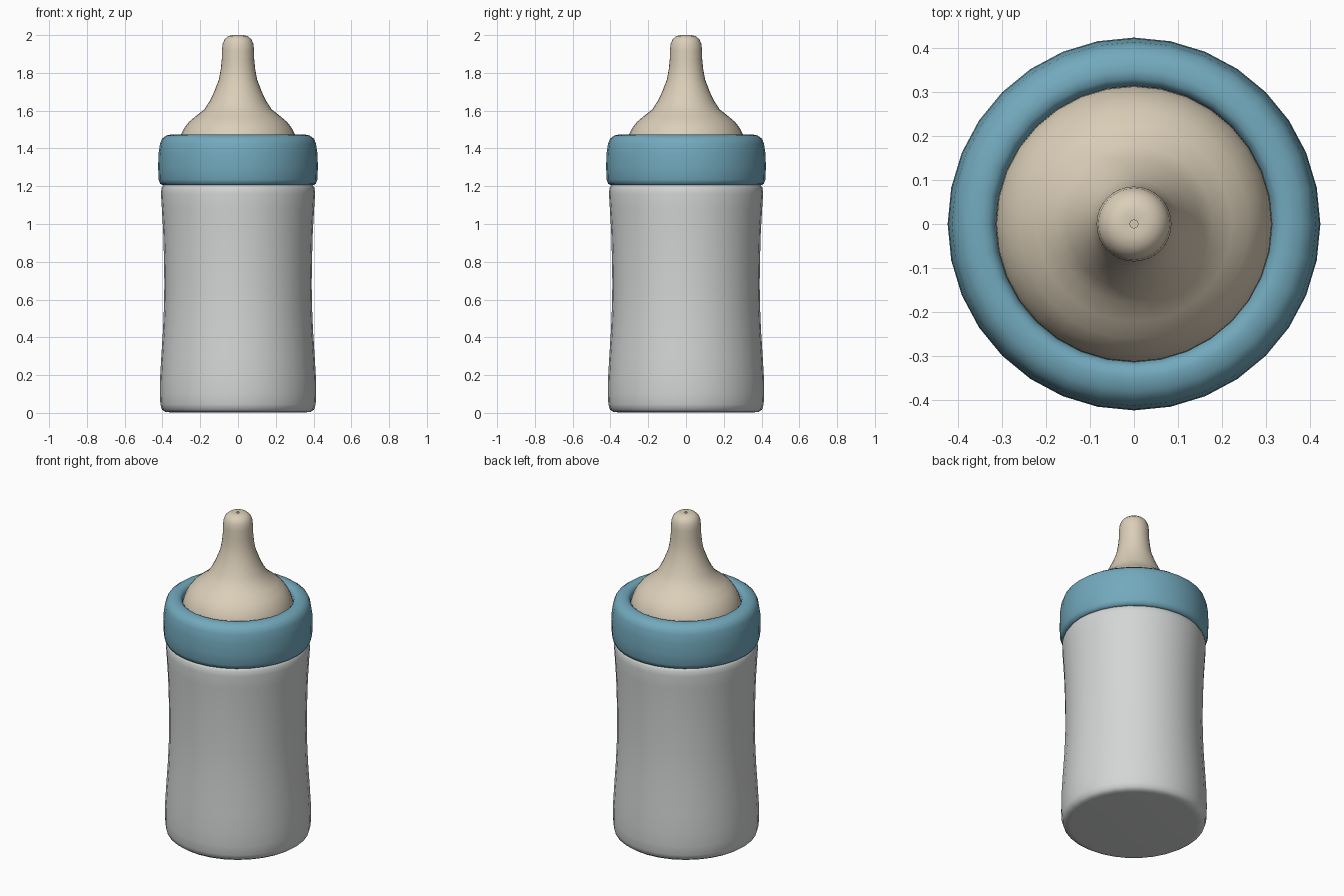
import bpy
import bmesh
import math

SIDES = 32

cube = bpy.data.objects.get("Cube")
if cube:
    bpy.data.objects.remove(cube, do_unlink=True)


def material(name, rgb):
    mat = bpy.data.materials.new(name)
    mat.use_nodes = True
    color = (*rgb, 1.0)
    mat.diffuse_color = color
    mat.node_tree.nodes["Principled BSDF"].inputs["Base Color"].default_value = color
    return mat


def lathe(name, profile, mat, closed=False):
    """Spin (radius, height) points around z; radius zero makes a pole."""
    bm = bmesh.new()
    verts = [bm.verts.new((r, 0, z)) for r, z in profile]
    pairs = list(zip(verts, verts[1:]))
    if closed:
        pairs.append((verts[-1], verts[0]))
    edges = [bm.edges.new(pair) for pair in pairs]
    bmesh.ops.spin(bm, geom=verts + edges, axis=(0, 0, 1), cent=(0, 0, 0),
                   angle=math.tau, steps=SIDES, use_duplicate=False)
    bmesh.ops.remove_doubles(bm, verts=bm.verts, dist=0.0005)
    bmesh.ops.recalc_face_normals(bm, faces=bm.faces)
    mesh = bpy.data.meshes.new(name)
    bm.to_mesh(mesh)
    bm.free()
    mesh.materials.append(mat)
    obj = bpy.data.objects.new(name, mesh)
    bpy.context.collection.objects.link(obj)
    bpy.ops.object.select_all(action="DESELECT")
    obj.select_set(True)
    bpy.context.view_layer.objects.active = obj
    bpy.ops.object.shade_smooth_by_angle(angle=math.radians(50))
    return obj


plastic = material("pale grey plastic", (0.65, 0.67, 0.66))
blue = material("muted blue", (0.17, 0.40, 0.51))
rubber = material("cream rubber", (0.71, 0.62, 0.48))

# Waisted bottle body with a rounded foot and shoulder
lathe("bottle_body", [
    (0, 0.005), (0.36, 0.003), (0.385, 0.005), (0.403, 0.018), (0.411, 0.045),
    (0.414, 0.1), (0.413, 0.18), (0.406, 0.3), (0.397, 0.44), (0.392, 0.56),
    (0.39, 0.68), (0.392, 0.82), (0.396, 0.96), (0.403, 1.08), (0.408, 1.16),
    (0.405, 1.19), (0.395, 1.208), (0.36, 1.22), (0, 1.22),
], plastic)

# Rounded screw ring
lathe("screw_ring", [
    (0.33, 1.215), (0.395, 1.205), (0.412, 1.212), (0.42, 1.235), (0.423, 1.3),
    (0.421, 1.37), (0.413, 1.425), (0.402, 1.452), (0.38, 1.468), (0.35, 1.475),
    (0.33, 1.471), (0.318, 1.46), (0.313, 1.44), (0.313, 1.3),
], blue, closed=True)

# Flared teat with a tiny feeding hole at its tip
lathe("teat", [
    (0, 1.975), (0.009, 1.975), (0.009, 1.998), (0.03, 2.0), (0.052, 1.994),
    (0.07, 1.979), (0.081, 1.955), (0.085, 1.92), (0.086, 1.87), (0.091, 1.82),
    (0.101, 1.765), (0.126, 1.7), (0.15, 1.65), (0.178, 1.607), (0.222, 1.572),
    (0.26, 1.54), (0.285, 1.508), (0.303, 1.472), (0.312, 1.44), (0.314, 1.4),
    (0.314, 1.3), (0, 1.3),
], rubber)
